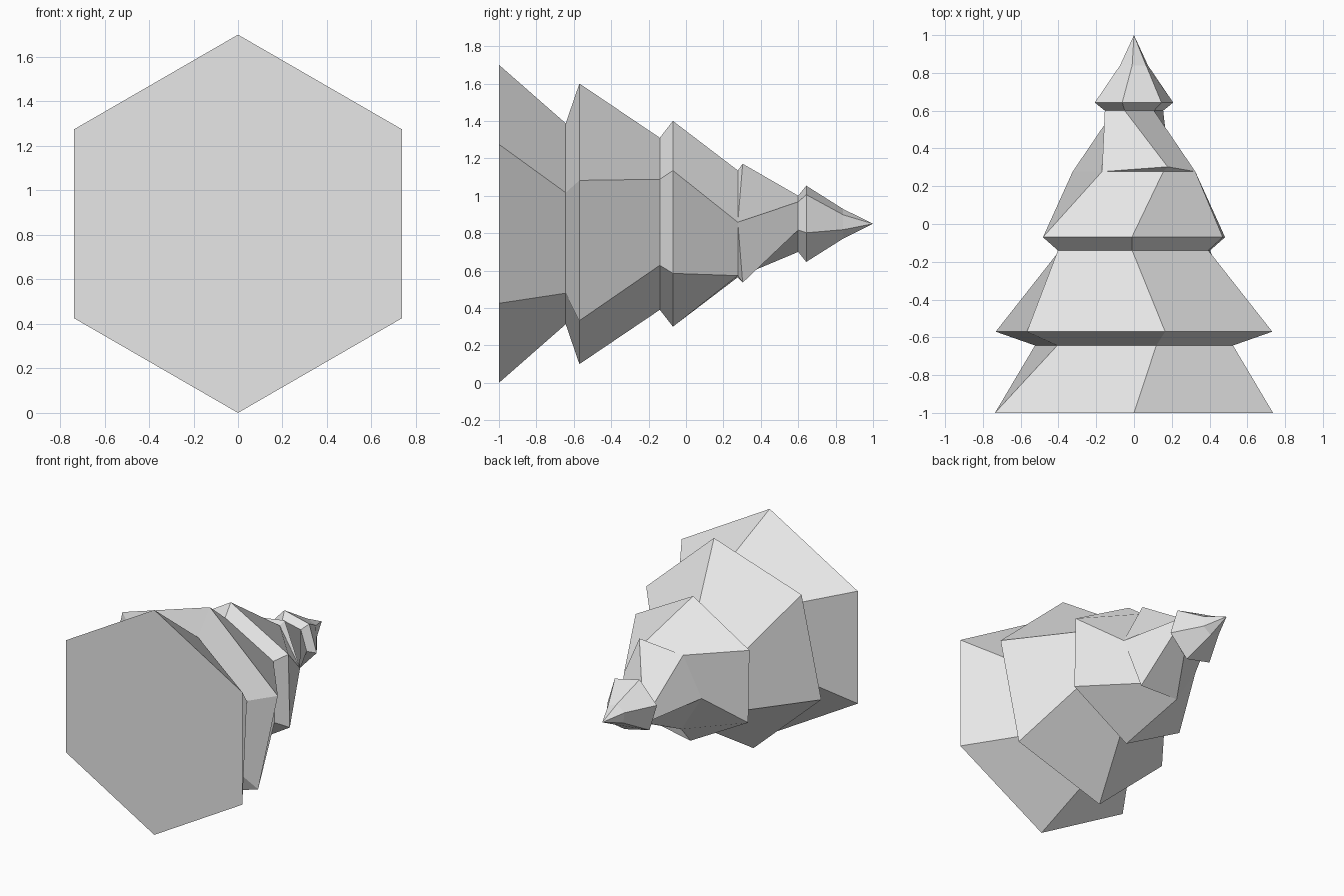
import bpy, bmesh
from math import cos, sin, radians

if "Cube" in bpy.data.objects:
    bpy.data.objects.remove(bpy.data.objects["Cube"])

AXIS_Z = 0.85

grey = bpy.data.materials.new("plain grey")
grey.diffuse_color = (0.8, 0.8, 0.8, 1)
grey.use_nodes = True
grey.node_tree.nodes["Principled BSDF"].inputs["Base Color"].default_value = grey.diffuse_color

bm = bmesh.new()


def hexagon(y, radius, turn):
    """Six-sided ring around the lengthwise axis; turn is the angle of its first corner."""
    return [bm.verts.new((radius * cos(radians(turn + 60 * i)), y,
                          AXIS_Z + radius * sin(radians(turn + 60 * i)))) for i in range(6)]


def bridge(a, b):
    """Skin two rings, collapsing corners they share."""
    for i in range(6):
        j = (i + 1) % 6
        corners = list(dict.fromkeys([a[i], a[j], b[j], b[i]]))
        if len(corners) > 2:
            bm.faces.new(corners)


# Twisted tiers, each narrowing to a neck and flaring again
lower = [hexagon(*r) for r in [
    (-1.0, 0.85, 90),
    (-0.643, 0.55, 77.6), (-0.57, 0.768, 77.6),
    (-0.14, 0.46, 91.2), (-0.07, 0.55, 91.2),
    (0.277, 0.325, 61.5)]]

# Partial ledge: only two corners flare, the others stay on the neck
ledge = list(lower[-1])
flare = hexagon(0.303, 0.367, 61)
for i in range(6):
    if i in (0, 4):
        ledge[i] = flare[i]
    else:
        bm.verts.remove(flare[i])

upper = [hexagon(*r) for r in [
    (0.60, 0.158, 108), (0.643, 0.213, 107), (0.84, 0.08, 97)]]

rings = lower + [ledge] + upper
for a, b in zip(rings, rings[1:]):
    bridge(a, b)

# Flat base and pointed tip
bm.faces.new(rings[0])
tip = bm.verts.new((0, 1.0, AXIS_Z))
for i in range(6):
    bm.faces.new((rings[-1][i], rings[-1][(i + 1) % 6], tip))

bmesh.ops.recalc_face_normals(bm, faces=bm.faces)
mesh = bpy.data.meshes.new("tiered_tree_cone")
bm.to_mesh(mesh)
bm.free()
mesh.materials.append(grey)
bpy.context.collection.objects.link(bpy.data.objects.new("tiered_tree_cone", mesh))
